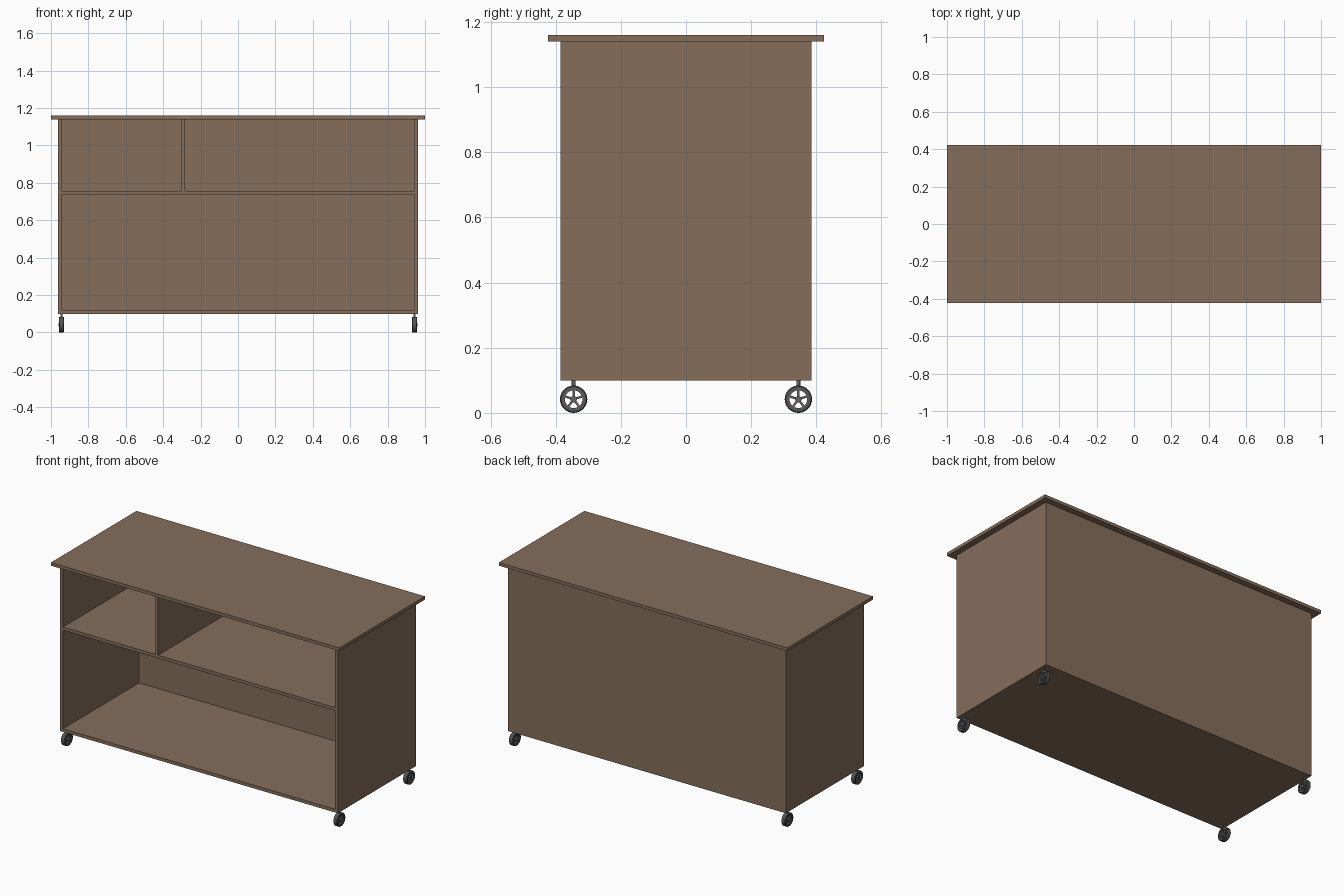
import bpy, bmesh, math
from mathutils import Matrix, Vector

if "Cube" in bpy.data.objects:
    bpy.data.objects.remove(bpy.data.objects["Cube"])


def material(name, rgb):
    m = bpy.data.materials.new(name)
    m.diffuse_color = (*rgb, 1)
    m.use_nodes = True
    m.node_tree.nodes["Principled BSDF"].inputs["Base Color"].default_value = m.diffuse_color
    return m


WOOD = material("brown wood", (0.235, 0.155, 0.105))
RUBBER = material("dark grey rubber", (0.09, 0.09, 0.095))
METAL = material("grey metal", (0.13, 0.13, 0.135))


def finish(name, bm, mat, smooth=False):
    bmesh.ops.recalc_face_normals(bm, faces=bm.faces)
    me = bpy.data.meshes.new(name)
    bm.to_mesh(me)
    bm.free()
    me.materials.append(mat)
    ob = bpy.data.objects.new(name, me)
    bpy.context.collection.objects.link(ob)
    if smooth:
        bpy.ops.object.select_all(action='DESELECT')
        ob.select_set(True)
        bpy.context.view_layer.objects.active = ob
        bpy.ops.object.shade_smooth_by_angle(angle=math.radians(35))
    return ob


def add_box(bm, lo, hi, rot=Matrix()):
    lo, hi = Vector(lo), Vector(hi)
    mat = rot @ Matrix.Translation((lo + hi) / 2) @ Matrix.Diagonal((*(hi - lo), 1))
    bmesh.ops.create_cube(bm, size=1, matrix=mat)


def box(name, lo, hi):
    bm = bmesh.new()
    add_box(bm, lo, hi)
    return finish(name, bm, WOOD)


def lathe(bm, profile, n=32, closed=True):
    """Spin (x, radius) points round the x axis."""
    rings = []
    for i in range(n):
        a = 2 * math.pi * i / n
        rings.append([bm.verts.new((x, r * math.cos(a), r * math.sin(a))) for x, r in profile])
    k = len(profile)
    for i in range(n):
        p, q = rings[i], rings[(i + 1) % n]
        for j in range(k):
            bm.faces.new((p[j], p[(j + 1) % k], q[(j + 1) % k], q[j]))


# Cabinet panels
T = 0.02
X, Y, Z0, Z1 = 0.962, 0.386, 0.10, 1.14
box("table_top", (-1, -0.423, Z1), (1, 0.423, 1.16))
box("left_side", (-X, -Y, Z0), (-X + T, Y, Z1))
box("right_side", (X - T, -Y, Z0), (X, Y, Z1))
box("bottom_panel", (-X + T, -Y, Z0), (X - T, Y, Z0 + T))
box("back_panel", (-X + T, Y - T, Z0 + T), (X - T, Y, Z1))
box("middle_shelf", (-X + T, -Y, 0.737), (X - T, Y - T, 0.757))
box("shelf_divider", (-0.302, -Y, 0.757), (-0.283, Y - T, Z1))

# Casters, one per corner; +x points outwards before mirroring
R = 0.042
for sx, side in ((-1, "left"), (1, "right")):
    for sy, end in ((-1, "front"), (1, "back")):
        at = Matrix.Translation((sx * 0.944, sy * 0.345, R)) @ Matrix.Diagonal((sx, 1, 1, 1))

        # Tyre ring with rounded shoulders
        bm = bmesh.new()
        lathe(bm, [(-0.014, 0.031), (-0.014, 0.039), (-0.011, R), (0.011, R),
                   (0.014, 0.039), (0.014, 0.031)])
        bm.transform(at)
        finish(f"{end}_{side}_tyre", bm, RUBBER, True)

        # Rim, five spokes and hub
        bm = bmesh.new()
        lathe(bm, [(-0.011, 0.027), (-0.011, 0.0312), (0.011, 0.0312), (0.011, 0.027)])
        for i in range(5):
            rot = Matrix.Rotation(math.pi * 2 * i / 5, 4, 'X')
            add_box(bm, (-0.008, -0.0035, 0.006), (0.008, 0.0035, 0.028), rot)
        bmesh.ops.create_cone(bm, cap_ends=True, segments=20, radius1=0.01, radius2=0.01,
                              depth=0.03, matrix=Matrix.Rotation(math.pi / 2, 4, 'Y'))
        bm.transform(at)
        finish(f"{end}_{side}_wheel", bm, METAL, True)

        # Stem up to the cabinet
        bm = bmesh.new()
        bmesh.ops.create_cone(bm, cap_ends=True, segments=16, radius1=0.006, radius2=0.006,
                              depth=0.02, matrix=Matrix.Translation((0, 0, 0.05)))
        bm.transform(at)
        finish(f"{end}_{side}_stem", bm, METAL, True)
